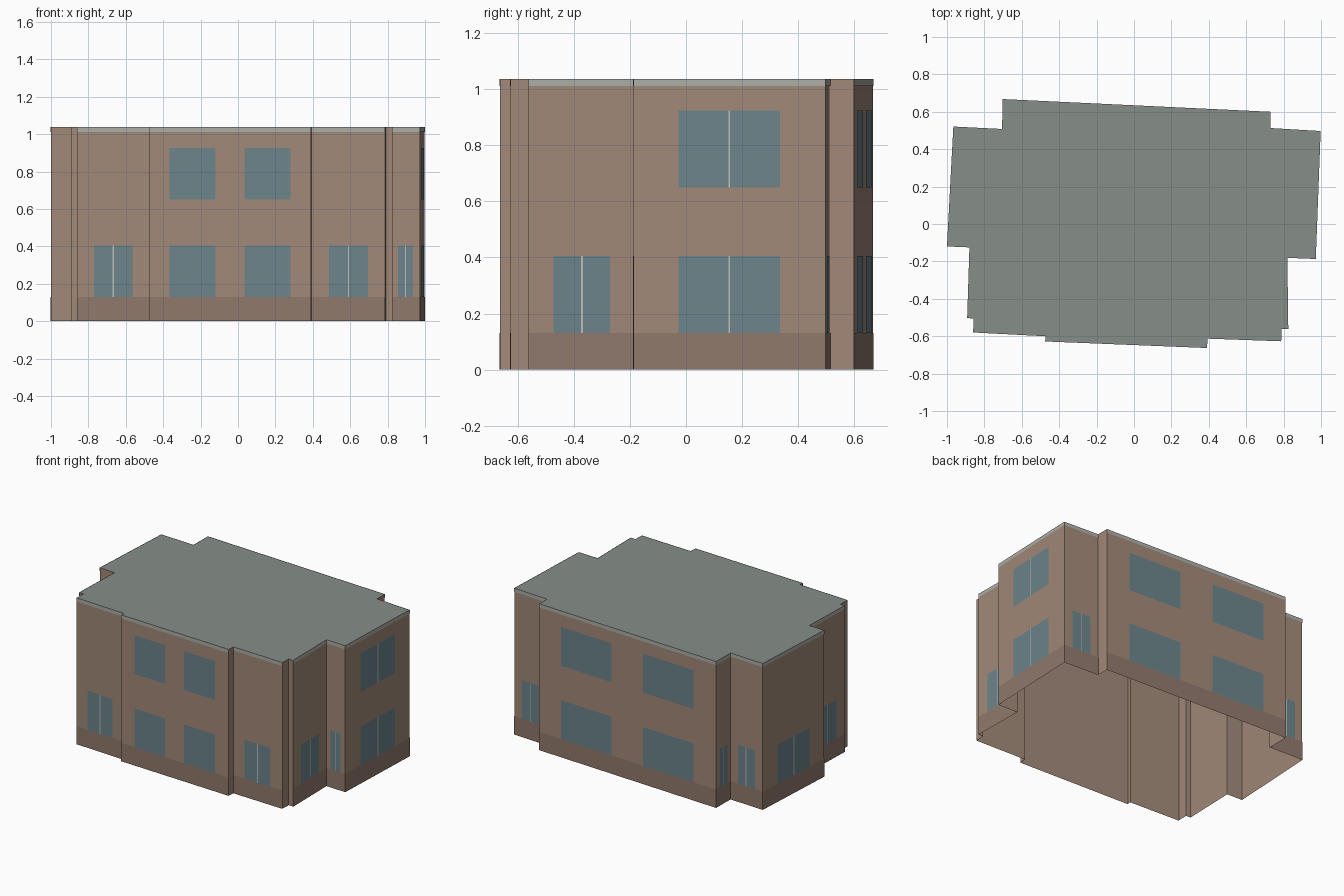
import bpy
from mathutils import Vector

if "Cube" in bpy.data.objects:
    bpy.data.objects.remove(bpy.data.objects["Cube"])

H = 1.037          # building height
BASE = 0.13        # plinth height
TRIM = 1.012       # underside of roof trim
SILLS = (0.13, 0.65)
WIN_H = 0.275

# Footprint, clockwise from the back left corner; reversed to counter-clockwise
outline = [(-.703, .668), (.73, .60), (.73, .513), (.998, .497), (.972, -.187),
           (.82, -.181), (.825, -.562), (.79, -.56), (.787, -.627), (.394, -.613),
           (.39, -.663), (-.475, -.628), (-.473, -.60), (-.86, -.58), (-.858, -.505),
           (-.892, -.503), (-.88, -.125), (-1.0, -.12), (-.966, .521), (-.705, .508)]
outline = [Vector(p) for p in reversed(outline)]


def material(name, rgb):
    m = bpy.data.materials.new(name)
    m.diffuse_color = (*rgb, 1)
    m.use_nodes = True
    m.node_tree.nodes["Principled BSDF"].inputs["Base Color"].default_value = m.diffuse_color
    return m


def build(name, polys, mat):
    verts, faces = [], []
    for poly in polys:
        faces.append(range(len(verts), len(verts) + len(poly)))
        verts += poly
    me = bpy.data.meshes.new(name)
    me.from_pydata(verts, [], [list(f) for f in faces])
    me.materials.append(mat)
    ob = bpy.data.objects.new(name, me)
    bpy.context.collection.objects.link(ob)
    return ob


def panel(a, b, s0, s1, z0, z1, out=0.0):
    """Upright rectangle on wall a-b between fractions s0 and s1, pushed outward."""
    d = (b - a).normalized()
    n = Vector((d.y, -d.x)) * out
    p, q = a.lerp(b, s0) + n, a.lerp(b, s1) + n
    return [(p.x, p.y, z0), (q.x, q.y, z0), (q.x, q.y, z1), (p.x, p.y, z1)]


walls, bands, trims, panes, mullions = [], [], [], [], []
for a, b in zip(outline, outline[1:] + outline[:1]):
    length = (b - a).length
    walls.append(panel(a, b, 0, 1, 0, H))
    if length < 0.14:      # short returns stay plain
        continue
    bands.append(panel(a, b, 0, 1, 0, BASE, 0.002))
    trims.append(panel(a, b, 0, 1, TRIM, H, 0.002))
    # Long walls get two columns, medium ones a single divided window
    double = length > 0.8
    centres, half = ((0.268, 0.732), 0.143) if double else ((0.5,), 0.265)
    for z in SILLS if length > 0.66 else SILLS[:1]:
        for c in centres:
            panes.append(panel(a, b, c - half, c + half, z, z + WIN_H, 0.003))
            if not double:
                w = 0.003 / length
                mullions.append(panel(a, b, c - w, c + w, z, z + WIN_H, 0.005))

build("walls", walls, material("brick", (.36, .25, .19)))
build("roof", [[(p.x, p.y, H) for p in outline]], material("roof_grey", (.24, .27, .25)))
build("base_band", bands, material("plinth_brown", (.28, .19, .15)))
build("roof_trim", trims, material("trim_grey", (.42, .42, .39)))
build("windows", panes, material("glass", (.15, .23, .26)))
build("window_mullions", mullions, material("mullion_light", (.5, .52, .5)))
